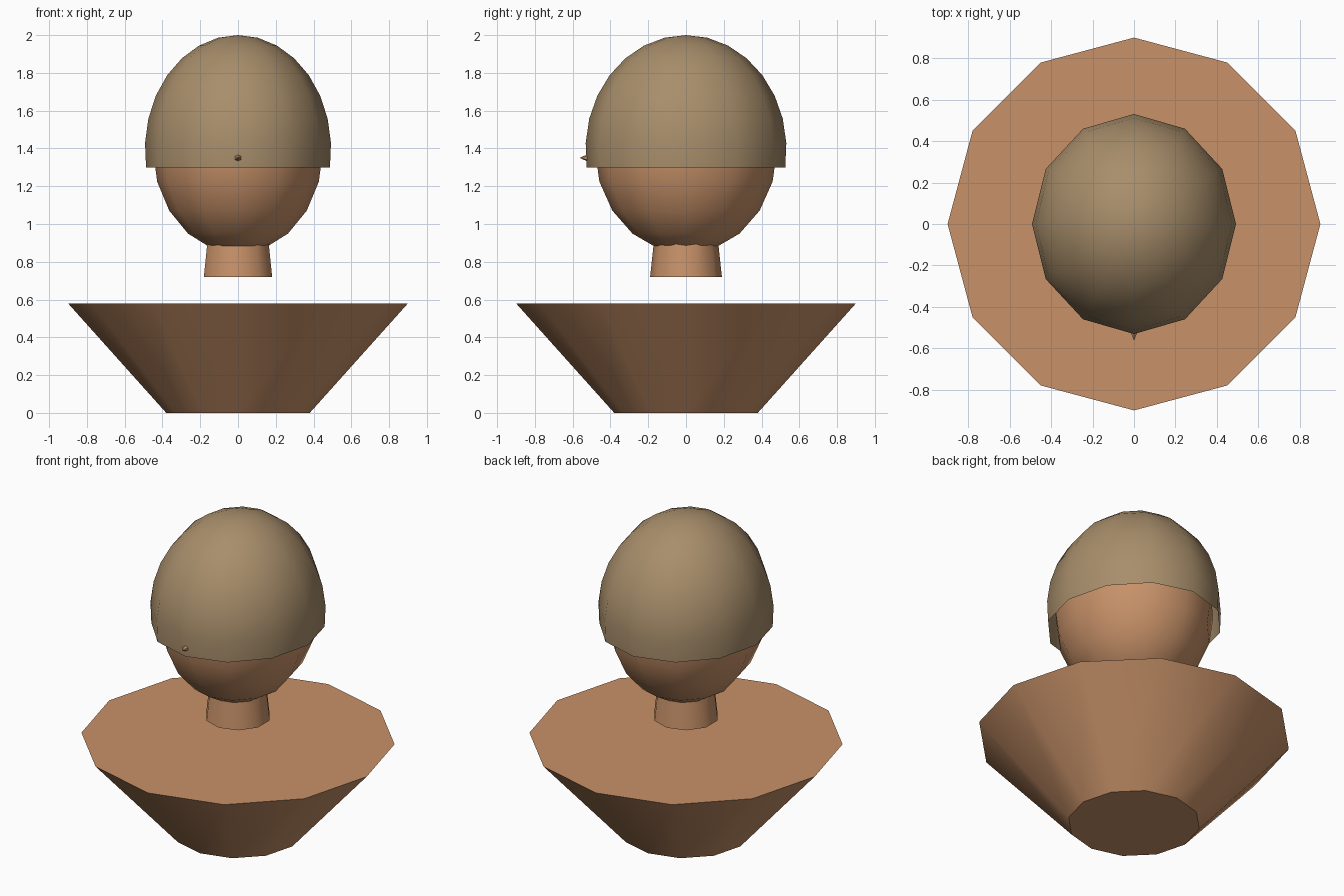
import bpy, bmesh
from math import sin, cos, pi, radians
from mathutils import Matrix

if "Cube" in bpy.data.objects:
    bpy.data.objects.remove(bpy.data.objects["Cube"])


def material(name, rgb):
    m = bpy.data.materials.new(name)
    lin = [((c / 255 + 0.055) / 1.055) ** 2.4 for c in rgb]
    m.diffuse_color = (*lin, 1)
    m.use_nodes = True
    m.node_tree.nodes["Principled BSDF"].inputs["Base Color"].default_value = m.diffuse_color
    return m


def lathe(name, profile, sides, mat, sx=1.0, sy=1.0, matrix=None, caps=True):
    """Revolve (radius, z) points, listed bottom to top, around z; radius 0 makes a pole."""
    bm = bmesh.new()
    rings = []
    for r, z in profile:
        if r < 1e-5:
            rings.append([bm.verts.new((0, 0, z))])
        else:
            a = [pi / 2 + 2 * pi * i / sides for i in range(sides)]
            rings.append([bm.verts.new((sx * r * cos(t), sy * r * sin(t), z)) for t in a])
    for lo, hi in zip(rings, rings[1:]):
        for i in range(sides):
            j = (i + 1) % sides
            if len(lo) == 1:
                bm.faces.new((lo[0], hi[j], hi[i]))
            elif len(hi) == 1:
                bm.faces.new((lo[i], lo[j], hi[0]))
            else:
                bm.faces.new((lo[i], lo[j], hi[j], hi[i]))
    if caps:
        if len(rings[0]) > 1:
            bm.faces.new(rings[0][::-1])
        if len(rings[-1]) > 1:
            bm.faces.new(rings[-1])
    if matrix:
        bm.transform(matrix)
    me = bpy.data.meshes.new(name)
    bm.to_mesh(me)
    bm.free()
    me.materials.append(mat)
    ob = bpy.data.objects.new(name, me)
    bpy.context.collection.objects.link(ob)
    bpy.ops.object.select_all(action='DESELECT')
    ob.select_set(True)
    bpy.context.view_layer.objects.active = ob
    bpy.ops.object.shade_smooth_by_angle(angle=radians(42))
    return ob


def arc(radius_z, centre_z, start, end, steps):
    """Unit-radius ball profile between two angles measured from the top."""
    angles = [radians(start + (end - start) * i / steps) for i in range(steps + 1)]
    return [(sin(t), centre_z + radius_z * cos(t)) for t in angles]


skin = material("skin", (200, 146, 105))
hair = material("hair", (168, 142, 107))

# Shoulders: upside-down cut cone
lathe("shoulders", [(0.38, 0), (0.90, 0.58)], 12, skin)

# Neck, running up into the head
lathe("neck", [(0.19, 0.72), (0.16, 1.0)], 10, skin)

# Head and open hair shell around the same centre
lathe("head", arc(0.55, 1.394, 180, 0, 10), 12, skin, 0.45, 0.482)
lathe("hair_cap", arc(0.606, 1.394, 99, 0, 8), 12, hair, 0.493, 0.532, caps=False)

# Nose: cone pointing forward, only its tip shows through the hair
lathe("nose", [(0.055, 0), (0, 0.12)], 6, skin,
      matrix=Matrix.Translation((0, -0.443, 1.35)) @ Matrix.Rotation(pi / 2, 4, 'X'))
